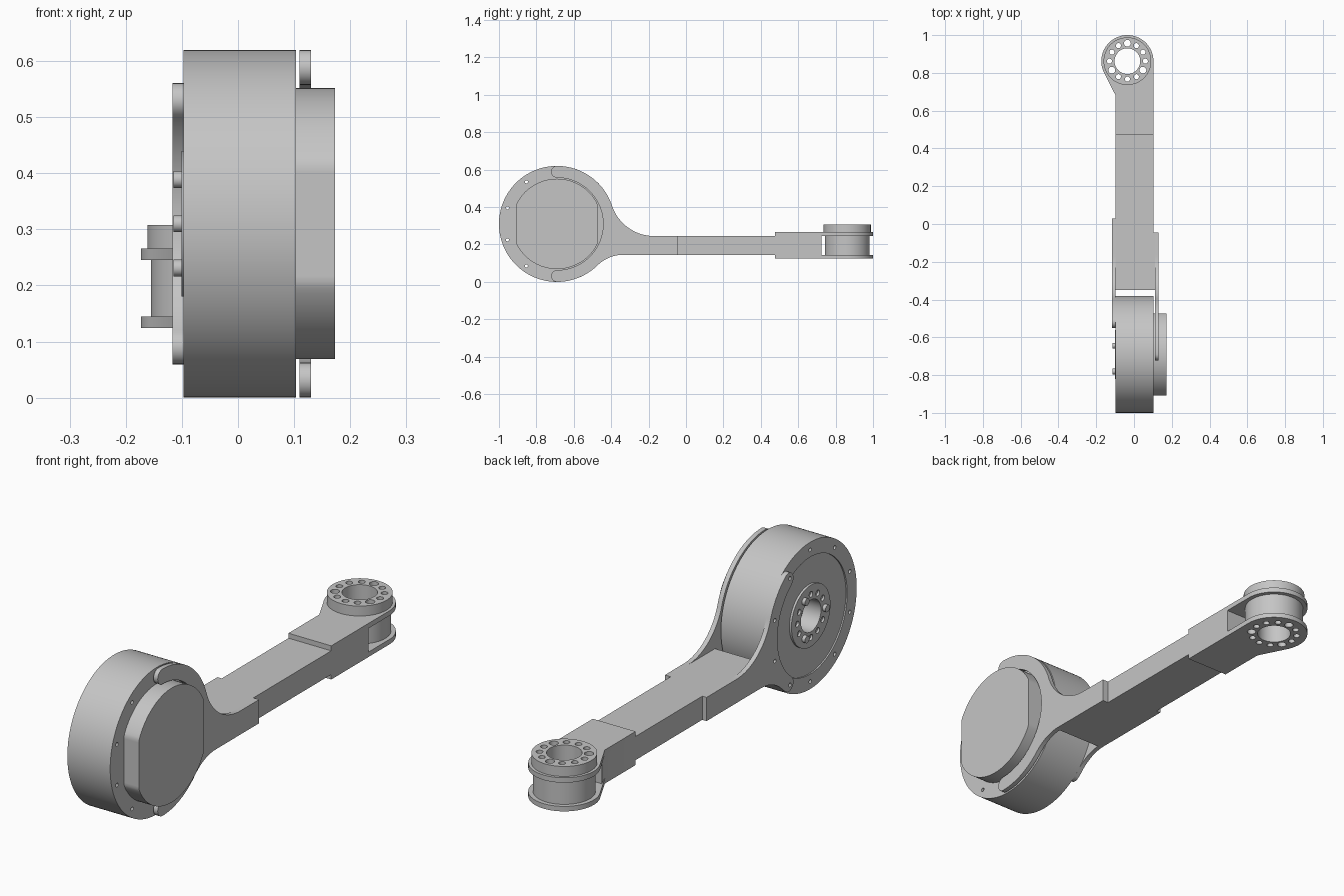
import bpy, bmesh, math
from math import cos, sin, radians

if "Cube" in bpy.data.objects:
    bpy.data.objects.remove(bpy.data.objects["Cube"], do_unlink=True)

grey = bpy.data.materials.new("metal grey")
grey.use_nodes = True
GREY = (0.56, 0.56, 0.56, 1)
grey.diffuse_color = GREY
grey.node_tree.nodes["Principled BSDF"].inputs["Base Color"].default_value = GREY


def arc(c, r, a0, a1, n):
    """Points on an arc, both ends included (degrees)."""
    return [(c[0] + r * cos(radians(a0 + (a1 - a0) * i / n)),
             c[1] + r * sin(radians(a0 + (a1 - a0) * i / n))) for i in range(n + 1)]


def circle(c, r, n=96):
    return arc(c, r, 0, 360, n)[:-1]


def ring(c, r, count, start=0):
    """Evenly spaced centres on a bolt circle."""
    return arc(c, r, start, start + 360, count)[:-1]


def prism(name, outlines, axis, a, b):
    """Extrude flat outlines from a to b along x (points are y,z) or z (points are x,y)."""
    bm = bmesh.new()
    for pts in outlines:
        place = (lambda p, t: (t, p[0], p[1])) if axis == "x" else (lambda p, t: (p[0], p[1], t))
        low = [bm.verts.new(place(p, a)) for p in pts]
        high = [bm.verts.new(place(p, b)) for p in pts]
        bm.faces.new(low[::-1])
        bm.faces.new(high)
        for i in range(len(pts)):
            j = (i + 1) % len(pts)
            bm.faces.new((low[i], low[j], high[j], high[i]))
    bmesh.ops.recalc_face_normals(bm, faces=bm.faces)
    mesh = bpy.data.meshes.new(name)
    bm.to_mesh(mesh)
    bm.free()
    mesh.materials.append(grey)
    obj = bpy.data.objects.new(name, mesh)
    bpy.context.collection.objects.link(obj)
    return obj


def activate(obj):
    bpy.ops.object.select_all(action="DESELECT")
    obj.select_set(True)
    bpy.context.view_layer.objects.active = obj


def cut(obj, outlines, axis, a, b):
    """Subtract prisms from a part."""
    cutter = prism("cutter", outlines, axis, a, b)
    cutter.hide_render = True
    mod = obj.modifiers.new("cut", "BOOLEAN")
    mod.operation, mod.solver, mod.object = "DIFFERENCE", "EXACT", cutter
    activate(obj)
    bpy.ops.object.modifier_apply(modifier=mod.name)
    bpy.data.objects.remove(cutter, do_unlink=True)


def rect(u0, u1, v0, v1):
    return [(u0, v0), (u1, v0), (u1, v1), (u0, v1)]


parts = []
XL, XR = -0.097, 0.103           # sides of the arm and the main motor
M = (-0.69, 0.31)                # main motor axis (y, z)
W = (-0.035, 0.862)              # wrist motor axis (x, y)
ZB, ZT = 0.145, 0.245            # arm underside and top

# Main motor drum with a shallow recessed face, bore and flange bolt holes
bolts = [circle(p, 0.008, 16) for p in ring(M, 0.278, 10, 18)]
drum = prism("main_motor_drum", [circle(M, 0.31, 128)], "x", XL, XR)
cut(drum, [circle(M, 0.247)], "x", XL - 0.05, XL + 0.006)
cut(drum, [circle(M, 0.067, 64)], "x", XL - 0.05, -0.02)
cut(drum, bolts, "x", -0.3, 0.3)
parts.append(drum)

# Output hub with its bolt circle and three pins
hub = prism("main_motor_hub", [circle(M, 0.13)], "x", -0.1005, XL + 0.006)
cut(hub, [circle(M, 0.067, 64)], "x", -0.2, 0.0)
cut(hub, [circle(p, 0.012, 20) for p in ring(M, 0.091, 12)], "x", -0.2, 0.0)
parts.append(hub)
parts.append(prism("hub_pins", [circle(p, 0.015, 24) for p in ring(M, 0.091, 3, 60)],
                   "x", -0.115, XL + 0.006))

# Motor cover, a disc with two flats
cap = [(min(max(y, M[0] - 0.217), M[0] + 0.217), z) for y, z in circle(M, 0.2415, 128)]
parts.append(prism("main_motor_cover", [cap], "x", XR, 0.173))


def fork_outline(reach, end_y):
    """Side plate: hooked ring segment blending into the arm."""
    ro, ri, ft, fb = 0.31, 0.247, 0.238, 0.20
    rm, rt = (ro + ri) / 2, (ro - ri) / 2
    yt = M[0] + math.sqrt((ro + ft) ** 2 - (ZT + ft - M[1]) ** 2)
    yb = M[0] + math.sqrt((ro + fb) ** 2 - (ZB - fb - M[1]) ** 2)
    at = math.degrees(math.atan2(ZT + ft - M[1], yt - M[0]))
    ab = math.degrees(math.atan2(ZB - fb - M[1], yb - M[0]))
    tip_t, tip_b = arc(M, rm, reach, -reach, 1)
    pts = arc(M, ri, -reach, reach, 48)                              # inner edge
    pts += arc(tip_t, rt, reach + 180, reach, 10)[1:]                # upper tip
    pts += arc(M, ro, reach, at, 24)[1:]                             # upper outer edge
    pts += arc((yt, ZT + ft), ft, 180 + at, 270, 16)[1:]             # upper blend
    pts += [(end_y, ZT), (end_y, ZB)]
    pts += arc((yb, ZB - fb), fb, 90, 180 + ab, 12)                  # lower blend
    pts += arc(M, ro, ab, -reach, 12)[1:]                            # lower outer edge
    pts += arc(tip_b, rt, -reach, -reach - 180, 10)[1:-1]            # lower tip
    return pts


# Fork plates on both sides of the motor
right_plate = prism("fork_plate_right", [fork_outline(52, 0.03)], "x", -0.117, XL)
cut(right_plate, bolts, "x", -0.3, 0.3)
parts.append(right_plate)
parts.append(prism("fork_plate_left", [fork_outline(90, -0.045)], "x", 0.110, 0.130))
parts.append(prism("fork_spacer_left", [rect(-0.35, -0.045, ZB, ZT)], "x", XR, 0.110))

# Arm beam, running into the wrist pocket
parts.append(prism("arm_beam", [rect(XL, XR, -0.35, 0.475)], "z", ZB, ZT))
parts.append(prism("wrist_block", [[(XL, 0.475), (XR, 0.475), (XR, 0.725), (XL - 0.018, 0.725),
                                    (XL, 0.685)]], "z", ZB, ZT))

# Wrist bracket plates above and below
holes = [circle(p, 0.018 if i % 4 == 3 else 0.0135, 20)
         for i, p in enumerate(ring(W, 0.095, 12))]
bracket = [(XL, 0.475), (XR, 0.475)] + arc(W, 0.138, 0, 207, 56) + [(XL, 0.68)]
wrist = [prism("wrist_plate_top", [bracket], "z", ZT, 0.266),
         prism("wrist_plate_bottom", [bracket], "z", 0.124, ZB),
         prism("wrist_motor", [circle(W, 0.12)], "z", ZB, ZT),
         prism("wrist_rotor", [circle(W, 0.126)], "z", 0.266, 0.308)]
for obj in wrist:
    cut(obj, [circle(W, 0.068, 64)] + holes, "z", -0.1, 0.6)
parts += wrist

for obj in parts:
    activate(obj)
    bpy.ops.object.shade_smooth_by_angle(angle=radians(30))
